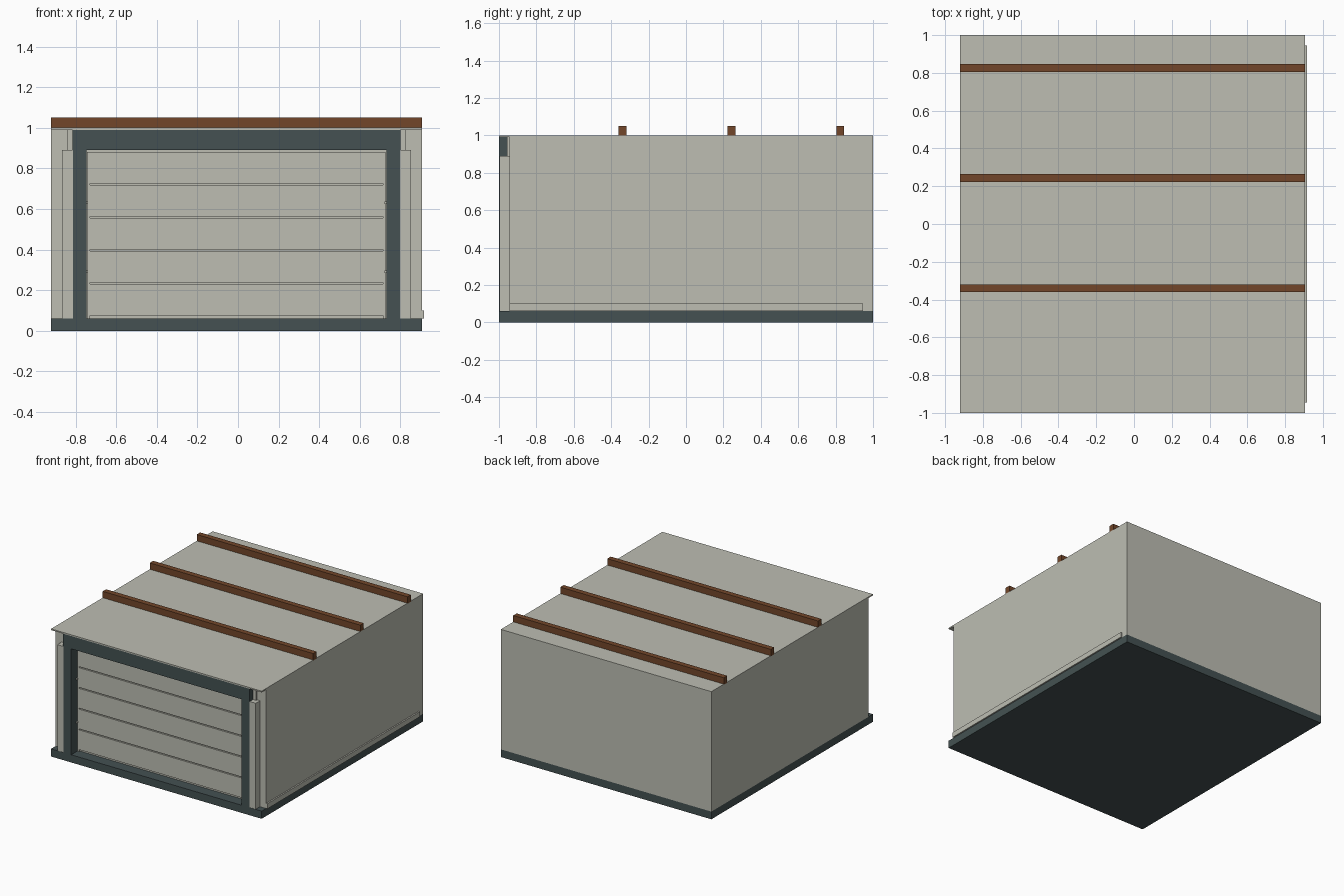
import bpy

if "Cube" in bpy.data.objects:
    bpy.data.objects.remove(bpy.data.objects["Cube"], do_unlink=True)


def material(name, r, g, b):
    m = bpy.data.materials.new(name)
    m.use_nodes = True
    m.diffuse_color = (r, g, b, 1)
    m.node_tree.nodes["Principled BSDF"].inputs["Base Color"].default_value = (r, g, b, 1)
    return m


panel = material("pale grey panel", 0.51, 0.515, 0.45)
steel = material("dark slate steel", 0.058, 0.083, 0.085)
timber = material("brown timber", 0.17, 0.062, 0.023)


def box(name, mat, x, y, z):
    """Box from (low, high) ranges on each axis."""
    spans = (x, y, z)
    bpy.ops.mesh.primitive_cube_add(size=1, location=[(a + b) / 2 for a, b in spans])
    ob = bpy.context.object
    ob.name = name
    ob.scale = [b - a for a, b in spans]
    bpy.ops.object.transform_apply(location=False, rotation=False, scale=True)
    ob.data.materials.append(mat)
    return ob


LEFT, RIGHT = -0.92, 0.905      # outer faces of the side walls
MID = (LEFT + RIGHT) / 2        # centre line of the building
FRONT, WALL, DOOR = -1.0, -0.945, -0.925
FLOOR, LINTEL, EAVE, ROOF = 0.06, 0.89, 0.99, 1.0


def pair(name, mat, inner, outer, y, z):
    """Two boxes mirrored about the centre line, by distance from it."""
    box("left_" + name, mat, (MID + inner, MID + outer), y, z)
    box("right_" + name, mat, (MID - outer, MID - inner), y, z)


HALF = RIGHT - MID

# Floor slab and shell
box("base_slab", steel, (LEFT, RIGHT), (FRONT, 1), (0, FLOOR))
box("roof_panel", panel, (LEFT, RIGHT), (FRONT, 1), (EAVE, ROOF))
box("back_wall", panel, (LEFT, RIGHT), (WALL + 1.9, 1), (FLOOR, EAVE))
pair("side_wall", panel, HALF - 0.05, HALF, (WALL, 0.955), (FLOOR, EAVE))
pair("front_return", panel, 0.8, HALF - 0.05, (WALL, DOOR), (FLOOR, EAVE))

# Skirting along one side
box("side_skirting", panel, (RIGHT, 0.916), (WALL, 0.945), (FLOOR, 0.1))

# Doorway frame and pilasters
pair("door_post", steel, 0.738, 0.806, (FRONT, DOOR + 0.02), (FLOOR, LINTEL))
box("door_header", steel, (MID - 0.808, MID + 0.808), (FRONT, DOOR + 0.02), (LINTEL, EAVE))
pair("pilaster", panel, 0.806, 0.86, (FRONT + 0.002, WALL), (FLOOR, LINTEL))
pair("header_return", panel, 0.808, 0.835, (WALL - 0.012, WALL), (LINTEL, EAVE))

# Sectional door: backing sheet, stacked panels with narrow grooves
box("door_backing", panel, (MID - 0.738, MID + 0.738), (DOOR + 0.012, DOOR + 0.02), (FLOOR, LINTEL))
pair("door_edge_strip", panel, 0.722, 0.735, (DOOR, DOOR + 0.012), (FLOOR, 0.88))
joints = [0.072 + i * 0.1625 for i in range(5)] + [0.882]
for i, (low, high) in enumerate(zip(joints, joints[1:])):
    box(f"door_panel_{i + 1}", panel, (MID - 0.722, MID + 0.722),
        (DOOR, DOOR + 0.012), (low + 0.004, high - 0.004))
for i, z in enumerate((0.29, 0.63)):
    pair(f"door_bracket_{i + 1}", panel, 0.73, 0.746, (DOOR - 0.015, DOOR), (z - 0.006, z + 0.006))

# Timber battens across the roof
for i, y in enumerate((-0.34, 0.243, 0.825)):
    box(f"roof_batten_{i + 1}", timber, (LEFT, RIGHT), (y - 0.021, y + 0.021), (0.995, 1.05))
